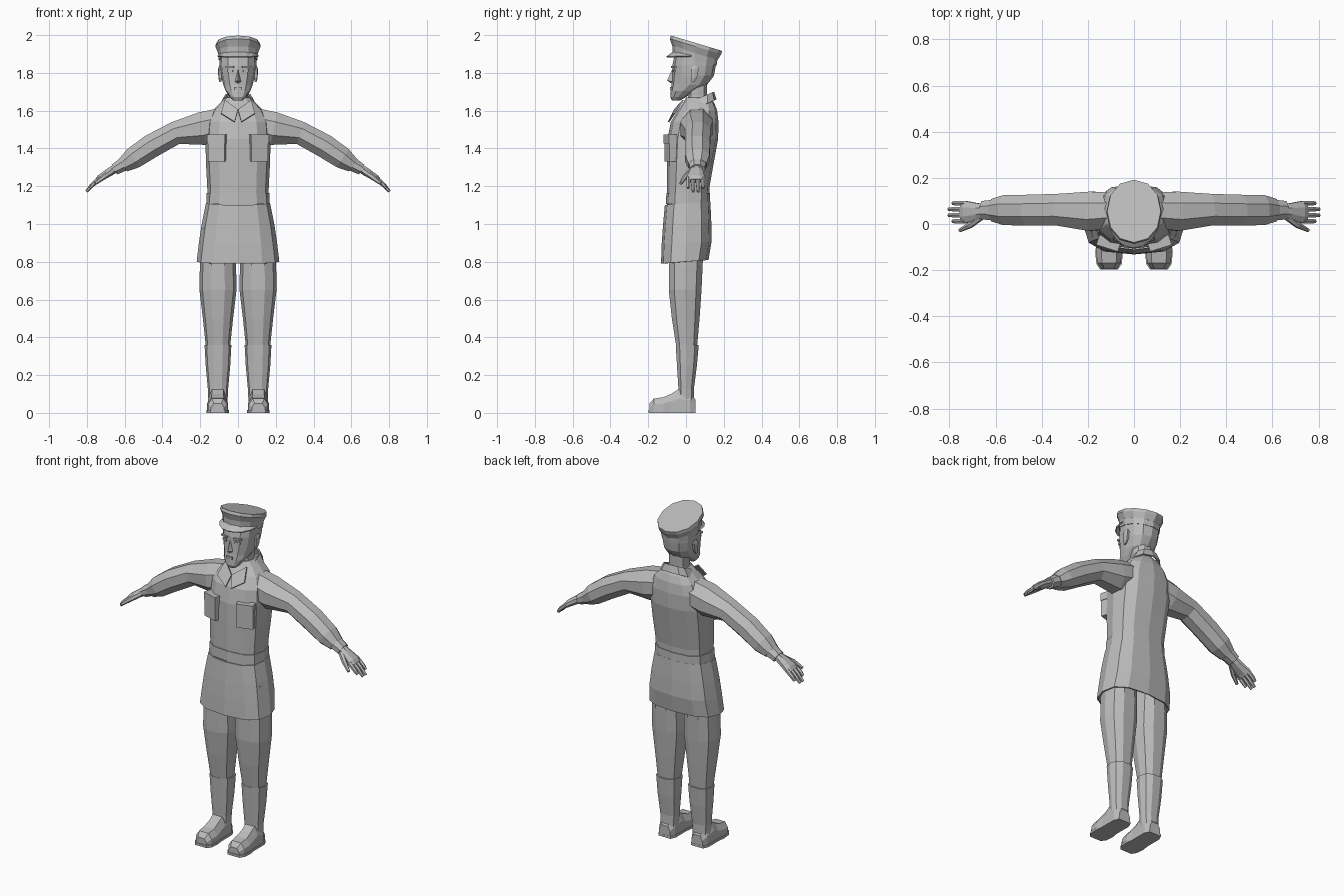
import bpy, bmesh, math
from mathutils import Vector, Matrix

grey = bpy.data.materials.new("uniform_grey")
grey.diffuse_color = (0.5, 0.5, 0.5, 1)


def make(name, verts, faces, mirror=False, thick=0):
    """Flat-shaded mesh object, optionally mirrored across x and thickened."""
    me = bpy.data.meshes.new(name)
    me.from_pydata([tuple(v) for v in verts], [], faces)
    bm = bmesh.new()
    bm.from_mesh(me)
    bmesh.ops.recalc_face_normals(bm, faces=bm.faces)
    bm.to_mesh(me)
    bm.free()
    me.materials.append(grey)
    ob = bpy.data.objects.new(name, me)
    bpy.context.collection.objects.link(ob)
    if thick:
        m = ob.modifiers.new("thickness", 'SOLIDIFY')
        m.thickness, m.offset = thick, 0
    if mirror:
        ob.modifiers.new("mirror", 'MIRROR').use_mirror_merge = False
    return ob


def skin(name, rings, caps=True, closed=True, **kw):
    """Bridge equal-length rings of points."""
    n = len(rings[0])
    faces = [(r * n + i, r * n + (i + 1) % n, (r + 1) * n + (i + 1) % n, (r + 1) * n + i)
             for r in range(len(rings) - 1) for i in range(n if closed else n - 1)]
    if caps:
        faces += [tuple(range(n)), tuple(range((len(rings) - 1) * n, len(rings) * n))]
    return make(name, [p for ring in rings for p in ring], faces, **kw)


def power(v, p):
    return math.copysign(abs(v) ** p, v)


def stack(name, rows, n=12, p=0.8, cx=0, tilt=0, **kw):
    """Vertical loft; each row is (z, half width, front y, back y)."""
    rings = []
    for z, rx, y0, y1 in rows:
        ring = []
        for i in range(n):
            a = math.tau * i / n
            dy = (y1 - y0) / 2 * power(math.sin(a), p)
            ring.append((cx + rx * power(math.cos(a), p), (y0 + y1) / 2 + dy, z + tilt * dy))
        rings.append(ring)
    return skin(name, rings, **kw)


def limb(name, rows, n=8):
    """Mirrored loft along a path; each row is (x, y, z, radius in y, radius across)."""
    pts = [Vector(r[:3]) for r in rows]
    rings = []
    for i, r in enumerate(rows):
        t = (pts[min(i + 1, len(pts) - 1)] - pts[max(i - 1, 0)]).normalized()
        v = t.cross(Vector((0, 1, 0))).normalized()
        u = v.cross(t)
        rings.append([pts[i] + u * r[3] * math.cos(a) + v * r[4] * math.sin(a)
                      for a in (math.tau * (k + 0.5) / n for k in range(n))])
    return skin(name, rings, mirror=True)


def box(name, loc, size, turn=0, mirror=True):
    rot = Matrix.Rotation(turn, 3, 'Z')
    rings = [[Vector(loc) + rot @ Vector((sx * size[0] / 2, sy * size[1] / 2, s * size[2] / 2))
              for sx, sy in ((-1, -1), (1, -1), (1, 1), (-1, 1))] for s in (-1, 1)]
    return skin(name, rings, mirror=mirror)


# Jacket body, belt and flared skirt of the tunic
stack("jacket", [(1.08, .160, -.10, .12), (1.20, .163, -.10, .125), (1.33, .170, -.10, .148),
                 (1.45, .172, -.098, .17), (1.54, .165, -.08, .172), (1.60, .135, -.045, .165),
                 (1.64, .095, -.015, .15), (1.67, .06, .0, .13)], p=.75)
stack("belt", [(1.105, .168, -.106, .128), (1.165, .166, -.104, .128)], p=.75)
stack("tunic_skirt", [(1.11, .166, -.108, .125), (1.0, .188, -.118, .13), (.90, .203, -.125, .132),
                      (.80, .215, -.128, .115)], p=.75, tilt=.08, caps=False, thick=.008)

# Chest pockets with flaps
box("chest_pocket", (.11, -.082, 1.39), (.092, .04, .12), .3)
box("pocket_flap", (.11, -.083, 1.45), (.098, .046, .045), .3)

# Collar and lapel points
stack("collar", [(1.61, .10, -.055, .158), (1.665, .072, -.005, .145)], tilt=.45,
      caps=False, thick=.008)
make("lapel", [(.07, -.015, 1.655), (.0, -.06, 1.605), (.018, -.092, 1.54), (.09, -.066, 1.585)],
     [(0, 1, 2, 3)], mirror=True, thick=.008)

# Sleeves and cuffs
limb("sleeve", [(.09, .06, 1.53, .085, .09), (.19, .055, 1.505, .092, .095), (.33, .062, 1.482, .074, .066),
                (.46, .06, 1.412, .072, .068), (.555, .06, 1.348, .07, .062),
                (.61, .06, 1.31, .052, .042)])
limb("cuff", [(.59, .06, 1.325, .05, .042), (.655, .06, 1.288, .043, .032)])

# Hands: palm, four fingers and thumb
limb("palm", [(.64, .06, 1.30, .028, .024), (.675, .055, 1.278, .038, .024),
              (.73, .052, 1.243, .052, .02), (.745, .052, 1.228, .05, .016)])
for i, tip in enumerate((.785, .803, .803, .785)):
    y = .012 + .026 * i
    limb(f"finger_{i + 1}", [(.73, y, 1.243, .012, .013), (.768, y, 1.21, .012, .012),
                             (tip, y, 1.172 + (.803 - tip), .008, .008)], n=6)
limb("thumb", [(.665, .03, 1.28, .016, .016), (.71, -.005, 1.25, .014, .015),
               (.755, -.028, 1.215, .008, .009)], n=6)

# Trousers and boot shafts
stack("trouser_leg", [(.98, .088, -.09, .10), (.78, .096, -.095, .092), (.65, .098, -.095, .086),
                      (.50, .08, -.078, .075), (.34, .063, -.052, .06)], n=10, p=.85, cx=.106, mirror=True)
stack("boot_shaft", [(.36, .071, -.057, .07), (.25, .065, -.05, .06), (.13, .054, -.042, .044),
                     (.05, .05, -.045, .046)], n=10, p=.85, cx=.106, mirror=True)

# Shoes: flat-bottomed loft along y, rows of (y, half width, height)
shoe = [(.05, .036, .07), (.02, .05, .11), (-.04, .05, .125), (-.08, .05, .10), (-.12, .056, .083),
        (-.17, .051, .076), (-.194, .034, .05)]
skin("shoe", [[(.108 + w * a, y, h * b) for a, b in
               ((-1, .05), (1, .05), (1, .6), (.6, 1), (-.6, 1), (-1, .6))] for y, w, h in shoe], mirror=True)
skin("sole", [[(.108 + a * (w + .004), y * 1.02, z) for a, z in ((-1, 0), (1, 0), (1, .014), (-1, .014))]
              for y, w, h in shoe], mirror=True)

# Neck and head
stack("neck", [(1.60, .06, .0, .125), (1.68, .054, .01, .112), (1.76, .056, .0, .115)], n=10)
stack("head", [(1.655, .026, -.074, -.03), (1.672, .044, -.083, .0), (1.705, .066, -.081, .05),
               (1.735, .077, -.077, .11), (1.785, .09, -.074, .148), (1.84, .097, -.072, .158),
               (1.90, .098, -.06, .158)], p=.85)

# Facial features and ears
make("nose", [(0, -.068, 1.83), (-.019, -.066, 1.752), (.019, -.066, 1.752), (0, -.1, 1.76), (0, -.08, 1.745)],
     [(0, 1, 3), (0, 3, 2), (1, 4, 3), (4, 2, 3), (0, 2, 4, 1)])
box("brow", (.043, -.064, 1.832), (.046, .016, .01), .3)
box("eye", (.042, -.064, 1.81), (.032, .01, .012), .3)
box("lips", (0, -.078, 1.717), (.04, .014, .014), mirror=False)
stack("ear", [(1.752, .005, .03, .045), (1.775, .01, .025, .06), (1.82, .012, .025, .07),
              (1.838, .006, .04, .06)], n=6, cx=.094, mirror=True)

# Peaked cap: band, sloping crown and visor
stack("cap_band", [(1.868, .102, -.07, .162), (1.915, .106, -.072, .168)], p=.9, tilt=-.25)
stack("cap_crown", [(1.905, .106, -.072, .168), (1.94, .12, -.086, .186), (1.957, .116, -.08, .192)],
      p=.95, tilt=-.3)
arc = [math.pi * (1 + i / 8) for i in range(9)]
skin("cap_visor", [[(.103 * math.cos(a), .03 + .095 * math.sin(a), 1.89 - .02 * math.sin(a)) for a in arc],
                   [(.108 * math.cos(a), .02 + .122 * math.sin(a), 1.888 + .004 * math.sin(a)) for a in arc]],
     caps=False, closed=False, thick=.007)
